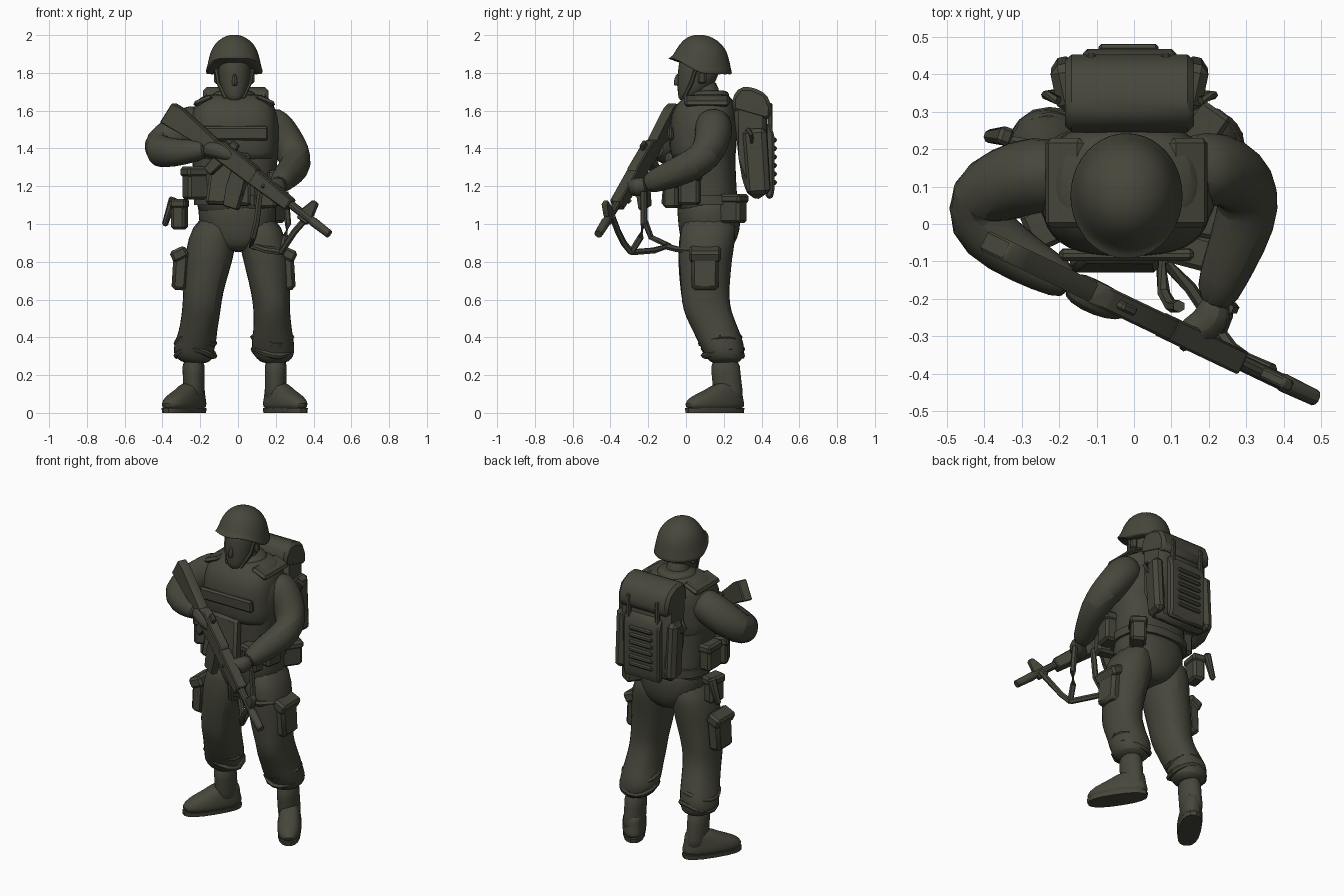
import bpy, bmesh, math, random
from mathutils import Vector, Matrix

random.seed(4)
olive = bpy.data.materials.new("dark olive")
olive.diffuse_color = (0.062, 0.062, 0.044, 1)


def finish(name, bm, subdiv=0, matrix=None):
    bmesh.ops.recalc_face_normals(bm, faces=bm.faces)
    me = bpy.data.meshes.new(name)
    bm.to_mesh(me)
    bm.free()
    ob = bpy.data.objects.new(name, me)
    bpy.context.collection.objects.link(ob)
    me.materials.append(olive)
    if matrix:
        ob.matrix_world = matrix
    if subdiv:
        ob.modifiers.new("round", 'SUBSURF').levels = subdiv
        ob.modifiers["round"].render_levels = subdiv
    return ob


def skin(bm, rings):
    for a, b in zip(rings, rings[1:]):
        for i in range(len(a)):
            j = (i + 1) % len(a)
            bm.faces.new((a[i], a[j], b[j], b[i]))
    bm.faces.new(rings[0])
    bm.faces.new(rings[-1])


def loft(name, rings, n=16, p=2.0, subdiv=1, warp=None, crumple=0.0):
    """Stack of level rounded rings: x, y, z, x radius, y radius."""
    bm, loops = bmesh.new(), []
    for x, y, z, rx, ry in rings:
        loop = []
        for i in range(n):
            a = math.tau * i / n
            k = 1 + random.uniform(-crumple, crumple)
            c, s = math.cos(a), math.sin(a)
            v = Vector((x + k * rx * math.copysign(abs(c) ** (2 / p), c),
                        y + k * ry * math.copysign(abs(s) ** (2 / p), s), z))
            loop.append(bm.verts.new(warp(v) if warp else v))
        loops.append(loop)
    skin(bm, loops)
    return finish(name, bm, subdiv)


def tube(name, pts, radii, n=10, subdiv=0, matrix=None, crumple=0.0):
    """Round limb or strap along a path."""
    bm, loops = bmesh.new(), []
    pts = [Vector(q) for q in pts]
    for i, q in enumerate(pts):
        d = (pts[min(i + 1, len(pts) - 1)] - pts[max(i - 1, 0)]).normalized()
        side = d.cross(Vector((0.05, 0.1, 1))).normalized()
        up = side.cross(d)
        r = radii[i] if isinstance(radii, (list, tuple)) else radii
        loops.append([bm.verts.new(q + (side * math.cos(math.tau * k / n) + up * math.sin(math.tau * k / n))
                                   * r * (1 + random.uniform(-crumple, crumple))) for k in range(n)])
    skin(bm, loops)
    return finish(name, bm, subdiv, matrix)


def box(name, loc, size, rot=(0, 0, 0), bevel=0.01, taper=1.0, matrix=None):
    """Bevelled box; taper scales its lower end; rot in degrees."""
    bm = bmesh.new()
    bmesh.ops.create_cube(bm, size=1)
    for v in bm.verts:
        k = taper if v.co.z < 0 else 1
        v.co = Vector((v.co.x * size[0] * k, v.co.y * size[1] * k, v.co.z * size[2]))
    if bevel:
        bmesh.ops.bevel(bm, geom=bm.edges[:], offset=bevel, segments=1, affect='EDGES')
    m = Matrix.Translation(loc)
    for a, ax in zip(rot, "XYZ"):
        m = m @ Matrix.Rotation(math.radians(a), 4, ax)
    return finish(name, bm, 0, matrix @ m if matrix else m)


def plate(name, outline, thick, matrix, bevel=.006):
    """Side profile in local XZ, extruded across Y."""
    bm = bmesh.new()
    skin(bm, [[bm.verts.new((x, y, z)) for x, z in outline] for y in (-thick / 2, thick / 2)])
    bmesh.ops.bevel(bm, geom=bm.edges[:], offset=bevel, segments=1, affect='EDGES')
    return finish(name, bm, 0, matrix)


# --- head and helmet
loft("head", [(-.018, -.005, 1.65, .035, .03), (-.018, .02, 1.68, .06, .065), (-.018, .05, 1.73, .08, .097),
              (-.018, .065, 1.79, .09, .112), (-.018, .075, 1.87, .09, .115), (-.018, .08, 1.93, .07, .09)])
loft("neck", [(-.02, .12, 1.58, .085, .085), (-.02, .11, 1.67, .07, .07), (-.02, .1, 1.77, .065, .07)])
loft("nose", [(-.018, -.045, 1.73, .017, .02), (-.018, -.048, 1.75, .017, .022), (-.018, -.04, 1.80, .009, .012)], 8)


def brim(v):
    if v.z < 1.9:
        v.z += .085 * min(1, max(0, (.08 - v.y) / .14)) * (1.9 - v.z) / .11
    return v


loft("helmet", [(-.02, .075, 1.785, .154, .172), (-.02, .075, 1.797, .154, .172), (-.02, .078, 1.83, .145, .160),
                (-.02, .08, 1.88, .136, .149), (-.02, .08, 1.93, .121, .131), (-.02, .075, 1.975, .085, .092),
                (-.02, .07, 1.998, .04, .045), (-.02, .07, 2.002, .01, .01)], 20, warp=brim)
for s in (-1, 1):
    tube("chin_strap", [(-.02 + s * .10, .06, 1.85), (-.02 + s * .085, .03, 1.75), (-.02 + s * .045, -.01, 1.665)], .011, 6)
    box("ear", (-.02 + s * .092, .085, 1.775), (.03, .045, .07), bevel=.012)

# --- torso with body armour
loft("torso", [(-.01, .12, 1.02, .20, .16), (-.01, .11, 1.12, .215, .165), (-.015, .10, 1.25, .215, .165),
               (-.02, .095, 1.4, .24, .168), (-.02, .10, 1.53, .25, .165), (-.02, .11, 1.61, .225, .135),
               (-.02, .12, 1.665, .15, .095), (-.02, .12, 1.69, .08, .07)], 20, 2.5)
loft("vest", [(-.02, .09, 1.33, .215, .165), (-.02, .09, 1.36, .235, .178), (-.02, .09, 1.50, .232, .182),
              (-.02, .095, 1.58, .228, .178), (-.02, .105, 1.64, .21, .155), (-.02, .115, 1.675, .18, .12),
              (-.02, .12, 1.69, .12, .09)], 20, 2.8)
loft("collar", [(-.02, .11, 1.64, .14, .135), (-.02, .12, 1.69, .115, .11), (-.02, .13, 1.71, .095, .09)])
box("chest_panel", (-.02, -.082, 1.48), (.36, .03, .075), (3, 0, 0))
for s in (-1, 1):
    box("shoulder_pad", (-.02 + s * .165, .11, 1.652), (.11, .24, .03), (0, s * 22, 0), .014)
box("front_flap", (-.045, -.085, 1.24), (.20, .06, .28), (-4, 3, 0), .014, 1.2)

# --- belt and pouches
loft("belt", [(-.01, .115, 1.10, .222, .178), (-.01, .115, 1.15, .222, .178)], 20, 2.5, 0)
for x, y, z, sx, sy, sz, rz in [(-.225, 0, 1.215, .12, .10, .17, 25), (-.25, .12, 1.22, .08, .12, .16, 0),
                                (.15, -.07, 1.16, .12, .08, .15, -15), (.21, .02, 1.19, .08, .11, .18, -10),
                                (.18, .25, 1.08, .09, .13, .15, -35), (-.31, .17, 1.05, .075, .11, .16, -10)]:
    box("pouch", (x, y, z), (sx, sy, sz), (0, 0, rz), .014)
    box("pouch_flap", (x, y, z + sz * .36), (sx + .012, sy + .012, sz * .32), (0, 0, rz), .012)
box("tool_sheath", (-.365, .235, 1.065), (.04, .05, .16), (0, 18, -20), .01, .7)

# --- pelvis and legs
loft("pelvis", [(0, .115, .85, .05, .10), (0, .118, .89, .15, .142), (0, .125, .97, .205, .166),
                (-.005, .12, 1.08, .210, .170), (-.005, .115, 1.14, .205, .16)], 20, 2.3)
legs = {
    "right": [(-.105, .122, 1.05, .108, .15), (-.137, .11, .92, .132, .153), (-.158, .10, .80, .129, .144),
              (-.182, .10, .68, .114, .133), (-.19, .105, .58, .103, .130), (-.198, .125, .51, .102, .128),
              (-.213, .16, .43, .104, .126), (-.226, .185, .37, .112, .122), (-.234, .20, .32, .110, .108),
              (-.23, .205, .285, .098, .096), (-.22, .205, .26, .06, .07)],
    "left": [(.10, .122, 1.05, .108, .15), (.130, .11, .92, .132, .153), (.15, .10, .80, .124, .144),
             (.168, .10, .68, .109, .133), (.178, .105, .58, .098, .130), (.182, .125, .51, .098, .128),
             (.184, .16, .43, .102, .126), (.182, .185, .37, .114, .122), (.187, .20, .32, .115, .108),
             (.192, .205, .285, .098, .096), (.192, .205, .26, .06, .07)]}
for side, rings in legs.items():
    s = -1 if side == "right" else 1
    loft(side + "_trouser_leg", rings, 14, 2.2, crumple=.05)
    # baggy cuff folds
    k = rings[7]
    for z, y in ((.385, .18), (.32, .197)):
        tube("cuff_fold", [(k[0] + .100 * math.cos(a), y + .102 * math.sin(a), z + .02 * math.sin(2 * a + s))
                           for a in [i * math.tau / 16 for i in range(17)]], .016, 6, crumple=.15)
    # cargo pocket
    px = -.305 if s < 0 else .258
    box("cargo_pocket", (px, .10, .755), (.085, .15, .21), (0, -s * 4, 0), .018, .95)
    box("cargo_flap", (px + s * .006, .10, .84), (.09, .17, .065), (0, s * 25, 0), .014)
    # boot: shaft, foot and sole turned outward
    bx = -.235 if s < 0 else .20
    loft(side + "_boot_shaft", [(bx, .228, .05, .06, .08), (bx, .222, .12, .058, .08),
                                (bx, .212, .20, .058, .078), (bx, .207, .30, .064, .08)])
    turn = Matrix.Translation((bx, .23, 0)) @ Matrix.Rotation(s * math.radians(33), 4, 'Z')
    foot = loft(side + "_boot_foot", [(0, -.093, .010, .070, .184), (0, -.093, .05, .072, .184),
                                      (0, -.085, .085, .067, .163), (0, -.035, .12, .057, .11),
                                      (0, -.005, .165, .047, .07)], 16, 2.4)
    foot.matrix_world = turn
    sole = loft(side + "_boot_sole", [(0, -.093, .0, .064, .176), (0, -.093, .025, .067, .179)], 18, 2.5, 0)
    sole.matrix_world = turn

# --- arms and hands
tube("right_sleeve", [(-.17, .13, 1.56), (-.26, .135, 1.525), (-.345, .11, 1.465), (-.42, .065, 1.41),
                      (-.428, .01, 1.385), (-.345, -.065, 1.375), (-.24, -.125, 1.385), (-.16, -.165, 1.395)],
     [.09, .108, .104, .100, .092, .079, .063, .05], 12, 1, crumple=.04)
tube("left_sleeve", [(.13, .14, 1.56), (.20, .15, 1.515), (.252, .14, 1.445), (.298, .105, 1.37),
                     (.312, .05, 1.32), (.278, -.05, 1.275), (.238, -.145, 1.235), (.213, -.22, 1.205)],
     [.09, .106, .100, .096, .090, .08, .068, .052], 12, 1, crumple=.04)
tube("right_hand", [(-.18, -.155, 1.395), (-.12, -.19, 1.395), (-.06, -.215, 1.375), (-.015, -.235, 1.35)],
     [.042, .05, .046, .025], 10, 1)
tube("left_hand", [(.225, -.20, 1.21), (.21, -.255, 1.195), (.17, -.285, 1.19), (.12, -.29, 1.21)],
     [.045, .054, .05, .025], 10, 1)
for i in range(4):
    tube("left_finger", [(.13 + i * .025, -.295, 1.17 - i * .018), (.135 + i * .025, -.328, 1.20 - i * .018),
                         (.145 + i * .025, -.32, 1.235 - i * .018)], .014, 6)

# --- backpack: side profile in (y, z) pushed across x
across = Matrix(((0, -1, 0, -.012), (1, 0, 0, 0), (0, 0, 1, 0), (0, 0, 0, 1)))
plate("pack_body", [(.25, 1.62), (.278, 1.35), (.30, 1.22), (.335, 1.14), (.41, 1.13), (.43, 1.20), (.43, 1.62),
                    (.38, 1.66)], .34, across, .025)
plate("pack_lid", [(.245, 1.60), (.245, 1.67), (.285, 1.725), (.35, 1.725), (.425, 1.69), (.455, 1.62), (.45, 1.56),
                   (.42, 1.55)], .345, across, .018)
plate("pack_pocket", [(.42, 1.14), (.42, 1.53), (.445, 1.53), (.468, 1.47), (.468, 1.17), (.455, 1.13)],
      .25, across, .012)
for i in range(6):
    box("pocket_rib", (-.015, .468, 1.22 + i * .045), (.16, .026, .026), (12, 0, 0), .008)
for s in (-1, 1):
    box("pack_side_pocket", (-.012 + s * .168, .375, 1.33), (.07, .13, .35), (4, 0, -s * 12), .022, .95)
    box("pack_side_strap", (-.015 + s * .10, .445, 1.56), (.025, .025, .16), bevel=.006)
    tube("pack_loop", [(-.012 + s * .19, .33, 1.50), (-.012 + s * .225, .345, 1.47), (-.012 + s * .19, .35, 1.43)], .012, 6)

# --- rifle: local X runs butt to muzzle, local Z is up
butt, muzzle = Vector((-.365, -.06, 1.60)), Vector((.485, -.465, .945))
d = (muzzle - butt).normalized()
u = (Vector((0, 0, 1)) - d * d.z).normalized()
w = u.cross(d)
R = Matrix((d, w, u)).transposed().to_4x4()
R.translation = butt
plate("rifle_stock", [(0, -.075), (0, .05), (.06, .055), (.34, .034), (.34, -.04), (.22, -.045)], .056, R)
plate("rifle_receiver", [(.32, -.05), (.32, .035), (.37, .055), (.60, .05), (.62, .034), (.62, -.045)], .062, R)
plate("rifle_grip", [(.36, -.03), (.43, -.03), (.40, -.14), (.345, -.13)], .04, R)
plate("rifle_magazine", [(.48, -.03), (.58, -.03), (.60, -.12), (.635, -.20), (.55, -.23), (.51, -.13)], .042, R)
plate("rifle_handguard", [(.61, -.045), (.61, .042), (.87, .03), (.87, -.036)], .066, R)
box("rear_sight", (.42, 0, .065), (.05, .025, .04), bevel=.006, matrix=R)
plate("front_sight", [(.94, -.035), (.94, .025), (.965, .095), (1.0, .095), (1.01, .025), (1.01, -.035)], .03, R)
tube("rifle_barrel", [(.84, 0, 0), (1.03, 0, 0)], .022, 10, matrix=R)
tube("muzzle_brake", [(1.01, 0, 0), (1.03, 0, 0), (1.145, 0, 0)], [.019, .025, .022], 10, matrix=R)

# --- sling
for path in ([(.37, -.39, 1.04), (.30, -.36, .96), (.26, -.33, .90), (.23, -.29, .85)],
             [(.12, -.22, 1.20), (.10, -.22, 1.02), (.08, -.185, .93), (.07, -.09, .885), (.15, -.17, .86),
              (.23, -.29, .85)],
             [(.23, -.29, .85), (.25, -.24, .93), (.265, -.225, 1.0), (.25, -.225, 1.17)],
             [(.08, -.10, .88), (.18, -.04, .865), (.26, .06, .86)]):
    tube("sling", path, .017, 6)

# smooth shading with crisp edges
bpy.ops.object.select_all(action='SELECT')
bpy.context.view_layer.objects.active = bpy.context.selected_objects[0]
bpy.ops.object.shade_smooth_by_angle(angle=math.radians(35))
